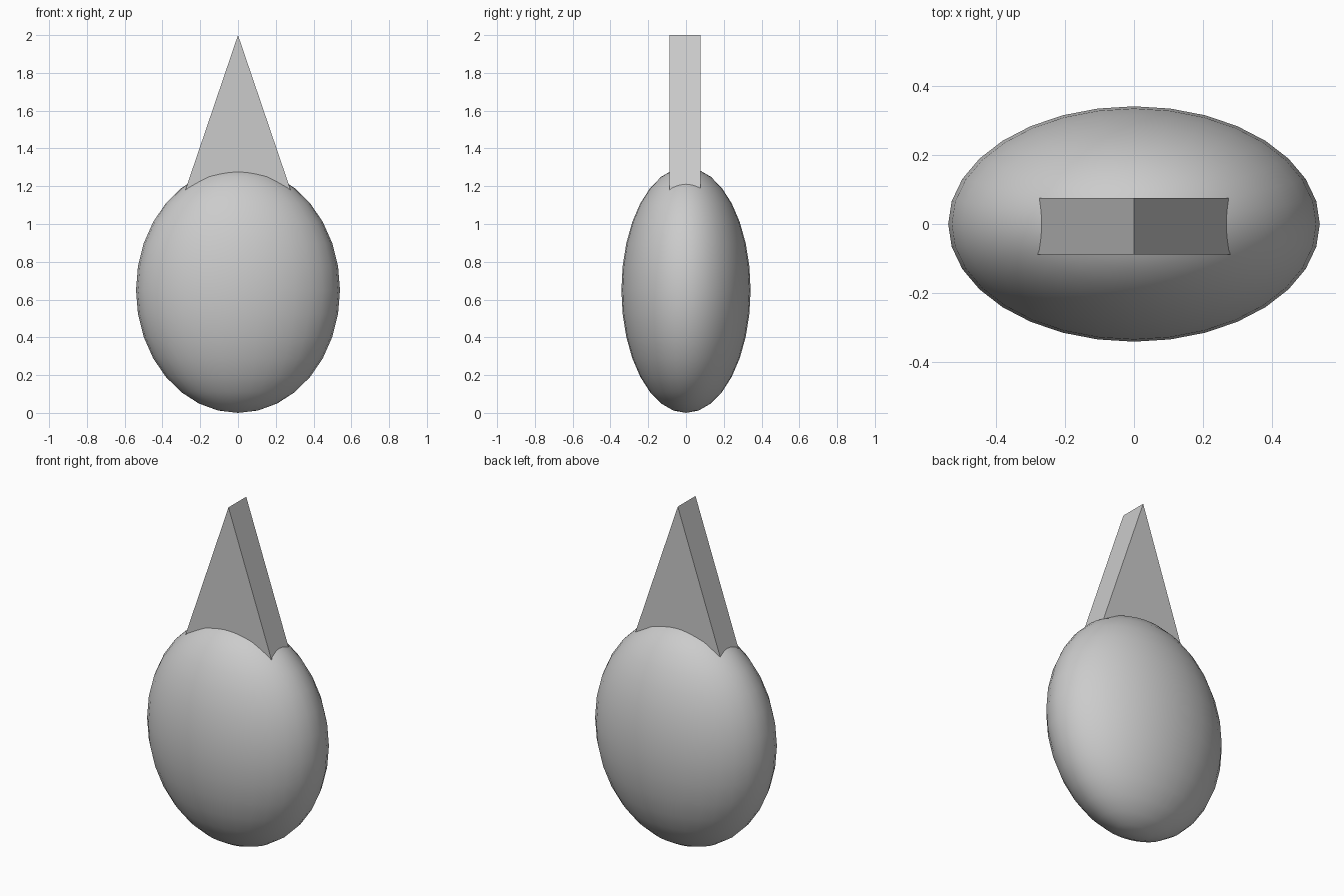
import bpy
import bmesh

if "Cube" in bpy.data.objects:
    bpy.data.objects.remove(bpy.data.objects["Cube"])

# Egg-shaped body: smooth, stretched sphere standing on the floor
bpy.ops.mesh.primitive_uv_sphere_add(segments=32, ring_count=16, radius=1)
body = bpy.context.object
body.name = "egg_body"
body.scale = (0.54, 0.342, 0.65)
body.location = (0, 0, 0.65)
bpy.ops.object.transform_apply(location=True, rotation=False, scale=True)
bpy.ops.object.shade_smooth()

# Wedge spike: triangular profile extruded front to back, base sunk in the body
TOP, BASE, SLOPE = 2.0, 1.0, 0.34
FRONT, BACK = -0.088, 0.076
half = (TOP - BASE) * SLOPE
bm = bmesh.new()
profile = [bm.verts.new((x, FRONT, z)) for x, z in ((-half, BASE), (half, BASE), (0, TOP))]
face = bm.faces.new(profile)
result = bmesh.ops.extrude_face_region(bm, geom=[face])
moved = [v for v in result["geom"] if isinstance(v, bmesh.types.BMVert)]
bmesh.ops.translate(bm, verts=moved, vec=(0, BACK - FRONT, 0))
bmesh.ops.recalc_face_normals(bm, faces=bm.faces)
mesh = bpy.data.meshes.new("wedge_spike")
bm.to_mesh(mesh)
bm.free()
spike = bpy.data.objects.new("wedge_spike", mesh)
bpy.context.collection.objects.link(spike)
